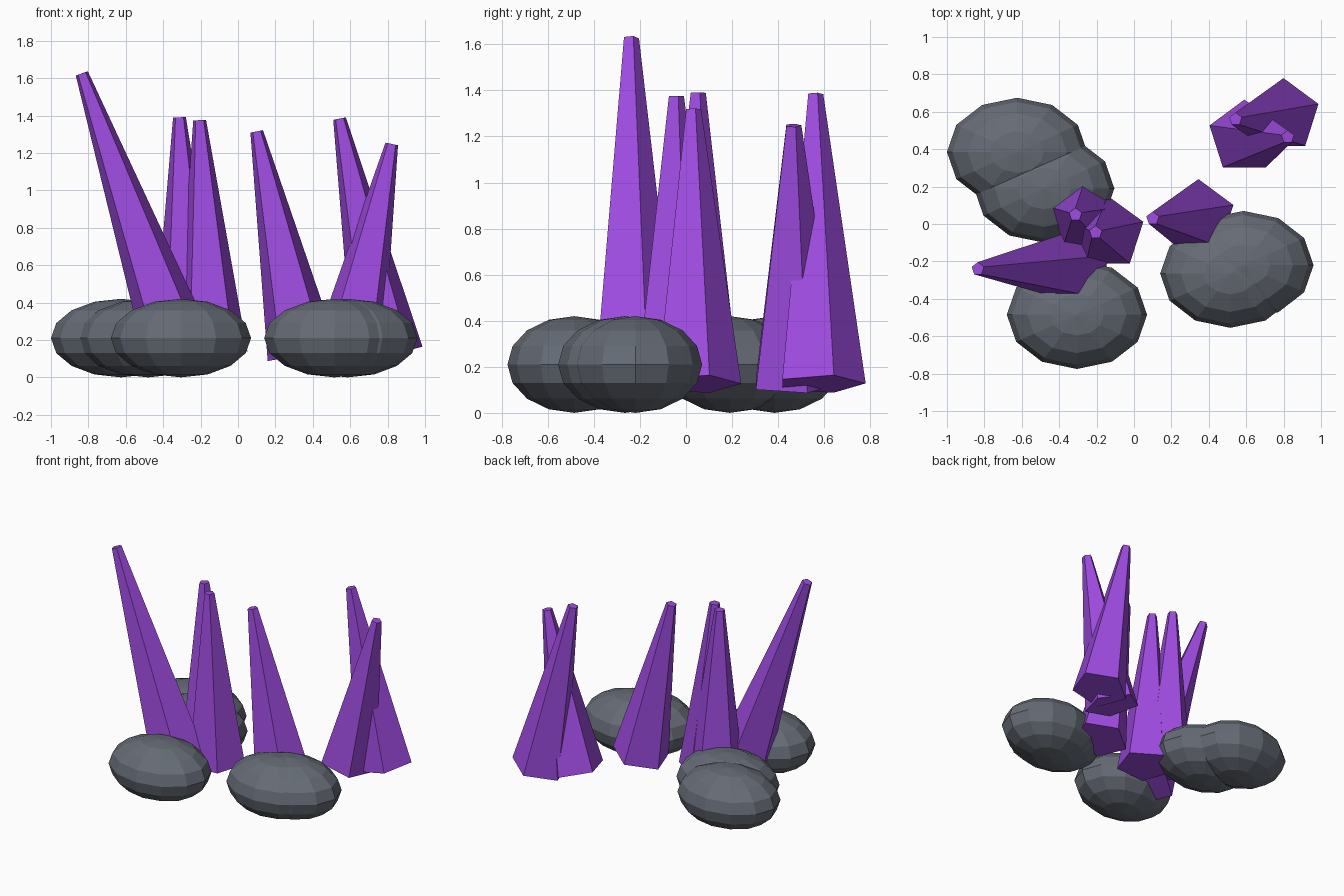
import bpy
import math
from mathutils import Vector

cube = bpy.data.objects.get("Cube")
if cube:
    bpy.data.objects.remove(cube, do_unlink=True)


def make_material(name, color):
    mat = bpy.data.materials.new(name)
    mat.use_nodes = True
    mat.diffuse_color = (*color, 1)
    mat.node_tree.nodes["Principled BSDF"].inputs["Base Color"].default_value = (*color, 1)
    return mat


purple = make_material("crystal purple", (0.34, 0.07, 0.74))
grey = make_material("stone grey", (0.13, 0.147, 0.178))


def add_rock(name, x, y):
    """Flattened low-poly boulder resting on the ground."""
    bpy.ops.mesh.primitive_uv_sphere_add(segments=12, ring_count=8, radius=1, location=(x, y, 0.21))
    rock = bpy.context.object
    rock.name = name
    rock.scale = (0.375, 0.29, 0.21)
    rock.data.materials.append(grey)


def add_crystal(name, base, tip):
    """Five-sided tapered shard leaning from its base centre to its tip centre."""
    base, tip = Vector(base), Vector(tip)
    axis = tip - base
    bpy.ops.mesh.primitive_cone_add(vertices=5, radius1=0.2, radius2=0.036,
                                    depth=axis.length, location=(base + tip) / 2)
    crystal = bpy.context.object
    crystal.name = name
    crystal.rotation_euler = (-math.asin(axis.y / axis.length), math.atan2(axis.x, axis.z), 0)
    crystal.data.materials.append(purple)


# Boulders
add_rock("back_rock", -0.625, 0.385)
add_rock("back_inner_rock", -0.48, 0.19)
add_rock("front_rock", -0.305, -0.485)
add_rock("side_rock", 0.515, -0.265)
add_rock("side_overlapping_rock", 0.585, -0.22)

# Crystals
add_crystal("tall_leaning_crystal", (-0.31, -0.23, 0.13), (-0.835, -0.24, 1.625))
add_crystal("middle_back_crystal", (-0.265, 0.03, 0.13), (-0.313, 0.05, 1.39))
add_crystal("middle_front_crystal", (-0.14, -0.05, 0.13), (-0.205, -0.045, 1.375))
add_crystal("single_crystal", (0.345, 0.04, 0.125), (0.1, 0.03, 1.315))
add_crystal("left_pair_tall_crystal", (0.8, 0.58, 0.125), (0.543, 0.56, 1.383))
add_crystal("left_pair_short_crystal", (0.59, 0.465, 0.125), (0.822, 0.465, 1.248))
